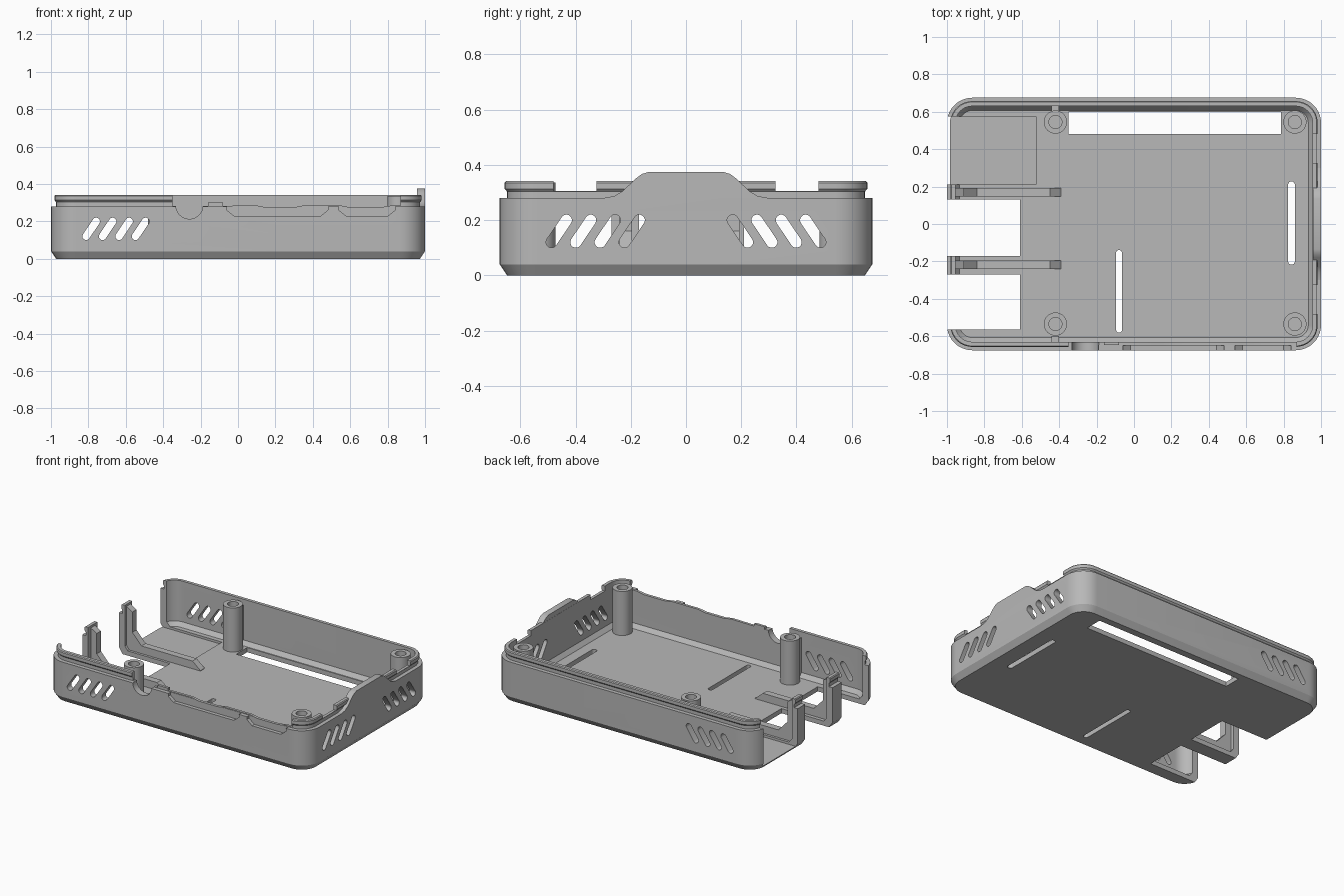
import bpy, bmesh, math

if "Cube" in bpy.data.objects:
    bpy.data.objects.remove(bpy.data.objects["Cube"], do_unlink=True)

grey = bpy.data.materials.new("grey_plastic")
grey.use_nodes = True
grey.diffuse_color = (0.48, 0.48, 0.48, 1)
grey.node_tree.nodes["Principled BSDF"].inputs["Base Color"].default_value = (0.48, 0.48, 0.48, 1)


def loft(name, rings):
    """Closed solid through a sequence of equal-length point rings."""
    bm = bmesh.new()
    loops = [[bm.verts.new(p) for p in ring] for ring in rings]
    for a, b in zip(loops, loops[1:]):
        for i in range(len(a)):
            j = (i + 1) % len(a)
            bm.faces.new((a[i], a[j], b[j], b[i]))
    bm.faces.new(loops[0])
    bm.faces.new(loops[-1])
    bmesh.ops.recalc_face_normals(bm, faces=bm.faces)
    mesh = bpy.data.meshes.new(name)
    bm.to_mesh(mesh)
    bm.free()
    mesh.materials.append(grey)
    obj = bpy.data.objects.new(name, mesh)
    bpy.context.collection.objects.link(obj)
    return obj


def prism(name, outline, axis, lo, hi):
    """Extrude a 2D outline along one axis."""
    place = {"x": lambda p, d: (d, p[0], p[1]),
             "y": lambda p, d: (p[0], d, p[1]),
             "z": lambda p, d: (p[0], p[1], d)}[axis]
    return loft(name, [[place(p, d) for p in outline] for d in (lo, hi)])


def rect(x0, x1, y0, y1):
    return [(x0, y0), (x1, y0), (x1, y1), (x0, y1)]


def circle(x, y, r, n=32):
    return [(x + r * math.cos(math.tau * i / n), y + r * math.sin(math.tau * i / n)) for i in range(n)]


def capsule(ax, ay, bx, by, r, n=8):
    """Round-ended slot from point a to point b."""
    turn = math.atan2(by - ay, bx - ax)
    pts = []
    for x, y, start in ((bx, by, turn - math.pi / 2), (ax, ay, turn + math.pi / 2)):
        for i in range(n + 1):
            t = start + math.pi * i / n
            pts.append((x + r * math.cos(t), y + r * math.sin(t)))
    return pts


def rounded_ring(inset, z, n=10):
    """Horizontal rounded rectangle inset from the case outline."""
    r = 0.135 - inset
    pts = []
    for k, (sx, sy) in enumerate(((1, 1), (-1, 1), (-1, -1), (1, -1))):
        for i in range(n + 1):
            t = math.pi / 2 * (k + i / n)
            pts.append((sx * 0.865 + r * math.cos(t), sy * 0.54 + r * math.sin(t), z))
    return pts


def smooth(obj):
    bpy.ops.object.select_all(action="DESELECT")
    obj.select_set(True)
    bpy.context.view_layer.objects.active = obj
    bpy.ops.object.shade_smooth_by_angle(angle=math.radians(30))


# Tray: chamfered base, outer wall, stepped lip with snap groove, inner wall, floor
profile = [(0.027, 0), (0, 0.04), (0, 0.28), (0.027, 0.28), (0.027, 0.303), (0.018, 0.313),
           (0.018, 0.335), (0.023, 0.341), (0.045, 0.341), (0.045, 0.06), (0.068, 0.032)]
tray = loft("case_tray", [rounded_ring(i, z) for i, z in profile])


def cut(outline, axis, lo, hi):
    cutter = prism("cutter", outline, axis, lo, hi)
    cutter.hide_render = True
    mod = tray.modifiers.new("cut", "BOOLEAN")
    mod.operation = "DIFFERENCE"
    mod.solver = "EXACT"
    mod.object = cutter
    bpy.context.view_layer.objects.active = tray
    bpy.ops.object.modifier_apply(modifier=mod.name)
    bpy.data.objects.remove(cutter, do_unlink=True)


# Open end: shallow bay and two full cutouts, leaving two end posts
cut(rect(-1.1, -0.525, 0.21, 0.575), "z", 0.016, 0.5)
cut(rect(-1.1, -0.61, -0.17, 0.13), "z", -0.1, 0.5)
cut(rect(-1.1, -0.61, -0.565, -0.27), "z", -0.1, 0.5)

# Floor slots
cut(rect(-0.35, 0.785, 0.48, 0.6), "z", -0.1, 0.2)
cut(capsule(0.842, -0.2, 0.842, 0.21, 0.018), "z", -0.1, 0.2)
cut(capsule(-0.08, -0.565, -0.08, -0.155, 0.016), "z", -0.1, 0.2)

# Slanted vents, through front and back walls together, then the closed end
for i in range(4):
    x = -0.785 + 0.088 * i
    cut(capsule(x - 0.027, 0.12, x + 0.027, 0.2, 0.02), "y", -0.8, 0.8)
    for side in (-1, 1):
        y = 0.46 - 0.088 * i
        cut(capsule(side * (y + 0.027), 0.12, side * (y - 0.027), 0.2, 0.02), "x", 0.9, 1.1)

# Front edge: lowered wavy rim, round socket, two shallow port recesses
rim = [(-0.35, 0.283), (-0.16, 0.283), (-0.16, 0.3), (-0.08, 0.3), (-0.08, 0.283), (0.1, 0.285),
       (0.15, 0.275), (0.3, 0.275), (0.35, 0.285), (0.55, 0.285), (0.6, 0.275), (0.76, 0.275),
       (0.82, 0.285), (0.87, 0.285)]
cut(rim + [(0.87, 0.4), (-0.35, 0.4)], "y", -0.8, -0.58)
cut(circle(-0.26, 0.285, 0.072), "y", -0.8, -0.58)
for x0, x1 in ((-0.06, 0.48), (0.54, 0.84)):
    cut([(x0, 0.4), (x0, 0.26), (x0 + 0.04, 0.228), (x1 - 0.04, 0.228), (x1, 0.26), (x1, 0.4)],
        "y", -0.8, -0.65)

# Dips in the lip of the closed end
for side in (-1, 1):
    cut(rect(*sorted((side * 0.325, side * 0.48)), 0.306, 0.5), "x", 0.9, 1.1)
smooth(tray)

# Raised tab on the closed end
half = [(0.3, 0.28), (0.26, 0.287), (0.23, 0.305), (0.18, 0.352), (0.16, 0.367), (0.135, 0.375)]
smooth(prism("raised_tab", half + [(-y, z) for y, z in reversed(half)], "x", 0.956, 1.0))

# Screw posts with blind holes
for x, xn in ((-0.42, "right"), (0.86, "left")):
    for y, yn in ((-0.535, "front"), (0.545, "back")):
        rings = [[(px, py, z) for px, py in circle(x, y, r)]
                 for r, z in ((0.062, 0.02), (0.062, 0.336), (0.035, 0.336), (0.035, 0.08))]
        smooth(loft(f"screw_post_{yn}_{xn}", rings))

# Small wall ribs beside two of the posts
for side, n in ((-1, "front"), (1, "back")):
    prism(f"wall_rib_{n}", rect(-0.44, -0.4, *sorted((side * 0.6, side * 0.64))), "z", 0.02, 0.3)

# Braces behind the end posts: a floor rib rising into the post
brace = [(-0.96, 0.02), (-0.39, 0.02), (-0.39, 0.035), (-0.45, 0.085), (-0.84, 0.085),
         (-0.91, 0.16), (-0.91, 0.3), (-0.96, 0.33)]
for y, n in ((0.17, "back"), (-0.218, "front")):
    prism(f"post_brace_{n}", brace, "y", y - 0.023, y + 0.023)
